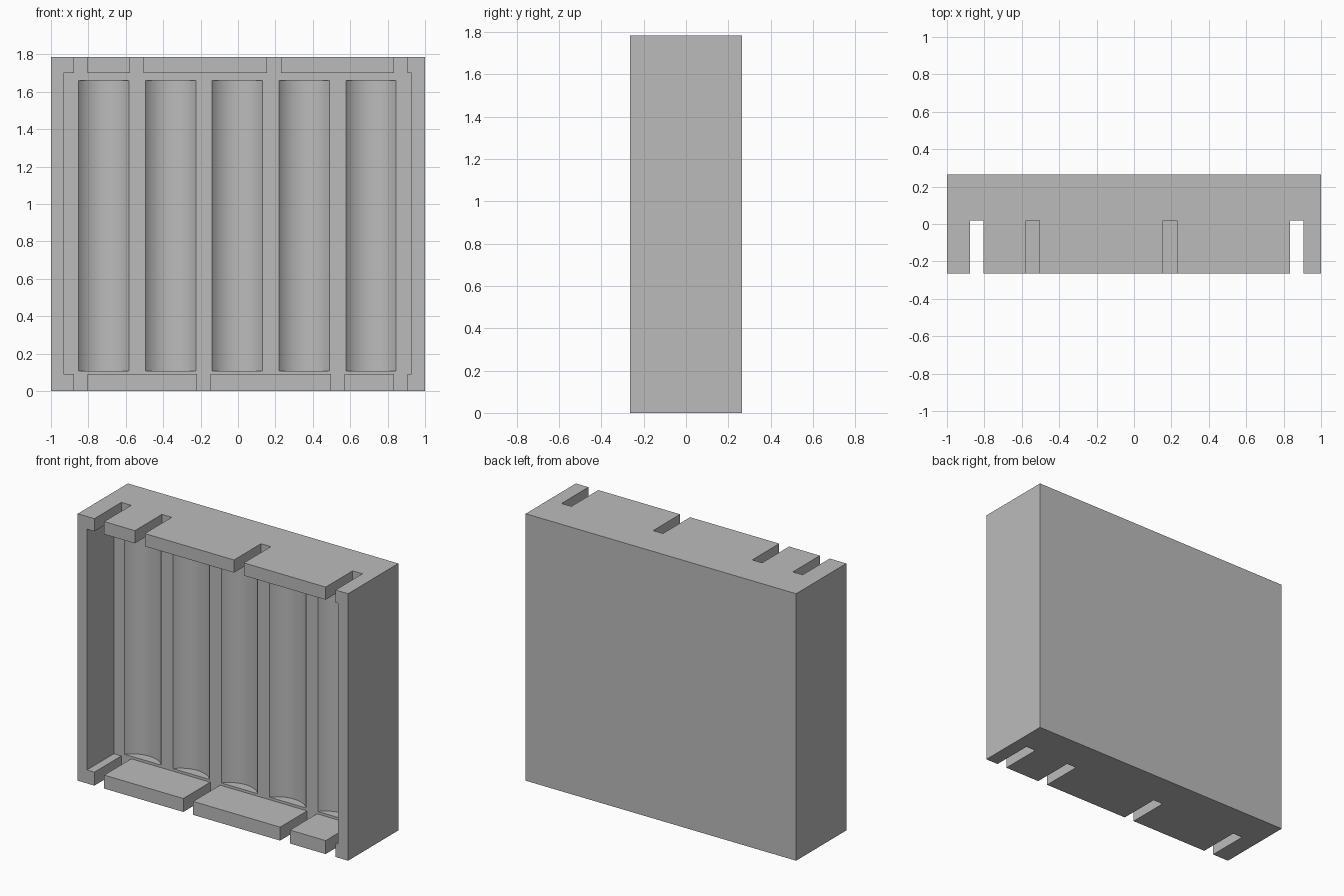
import bpy
import math

old = bpy.data.objects.get("Cube")
if old:
    bpy.data.objects.remove(old, do_unlink=True)

HEIGHT, HALF_DEPTH = 1.785, 0.265
FLOOR_Y = 0.02              # recess floor and slot ends
GROOVE_HALF, GROOVE_R = 0.135, 0.175

grey = bpy.data.materials.new("plain_grey")
grey.use_nodes = True
colour = (0.5, 0.5, 0.5, 1)
grey.diffuse_color = colour
grey.node_tree.nodes["Principled BSDF"].inputs["Base Color"].default_value = colour


def box(name, x0, x1, y0, y1, z0, z1):
    bpy.ops.mesh.primitive_cube_add(
        size=1, location=((x0 + x1) / 2, (y0 + y1) / 2, (z0 + z1) / 2))
    ob = bpy.context.object
    ob.name = name
    ob.scale = (x1 - x0, y1 - y0, z1 - z0)
    bpy.ops.object.transform_apply(location=True, rotation=True, scale=True)
    ob.data.materials.append(grey)
    return ob


def carve(target, cutter):
    cutter.hide_render = True
    mod = target.modifiers.new(cutter.name, 'BOOLEAN')
    mod.operation = 'DIFFERENCE'
    mod.solver = 'EXACT'
    mod.object = cutter
    bpy.context.view_layer.objects.active = target
    bpy.ops.object.modifier_apply(modifier=mod.name)
    bpy.data.objects.remove(cutter, do_unlink=True)


# Tray body with open front recess
tray = box("tray", -1, 1, -HALF_DEPTH, HALF_DEPTH, 0, HEIGHT)
carve(tray, box("recess", -0.932, 0.927, -0.4, FLOOR_Y, 0.09, 1.70))

# Slots through the top and bottom walls
top_slots = (-0.877, -0.577, 0.156, 0.834)
bottom_slots = (-0.877, -0.219, 0.497, 0.834)
for xs, z0, z1 in ((top_slots, 1.6, 1.9), (bottom_slots, -0.1, 0.2)):
    for x in xs:
        carve(tray, box("slot", x, x + 0.073, -0.4, FLOOR_Y, z0, z1))

# Five shallow rounded grooves in the recess floor
axis_y = FLOOR_Y - math.sqrt(GROOVE_R ** 2 - GROOVE_HALF ** 2)
for i in range(5):
    bpy.ops.mesh.primitive_cylinder_add(
        vertices=96, radius=GROOVE_R, depth=1.553,
        location=(-0.003 + 0.357 * (i - 2), axis_y, 0.8835))
    groove = bpy.context.object
    groove.name = "groove"
    groove.data.materials.append(grey)
    carve(tray, groove)

# Smooth the groove walls, keep all corners crisp
bpy.ops.object.select_all(action='DESELECT')
tray.select_set(True)
bpy.context.view_layer.objects.active = tray
bpy.ops.object.shade_smooth_by_angle(angle=math.radians(25))
